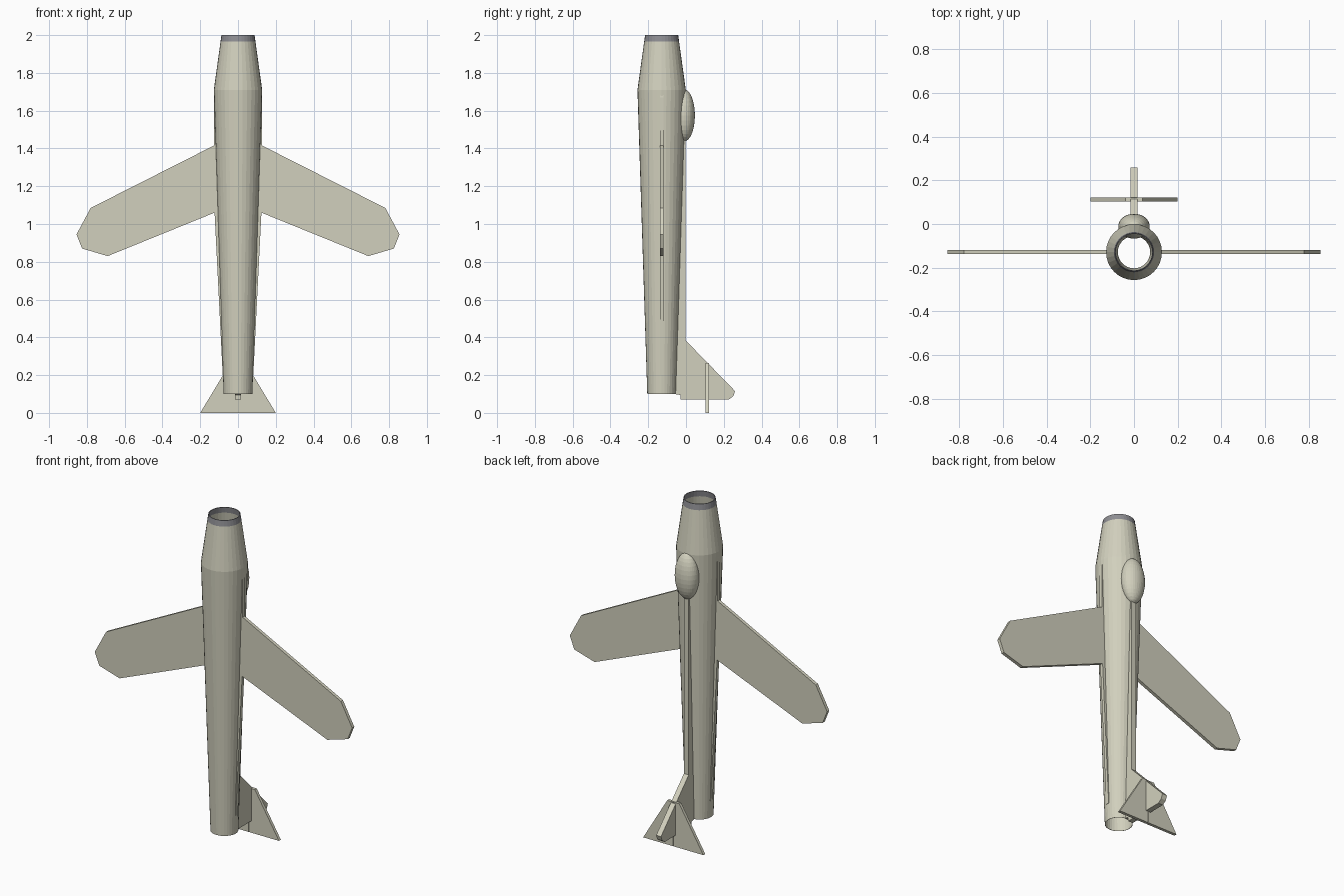
import bpy, bmesh, math

if "Cube" in bpy.data.objects:
    bpy.data.objects.remove(bpy.data.objects["Cube"])

def material(name, rgb):
    m = bpy.data.materials.new(name)
    m.diffuse_color = (*rgb, 1)
    m.use_nodes = True
    m.node_tree.nodes["Principled BSDF"].inputs["Base Color"].default_value = m.diffuse_color
    return m

PALE = material("pale_khaki", (0.64, 0.63, 0.51))
GREY = material("intake_grey", (0.27, 0.27, 0.29))
CY = -0.129          # fuselage axis in y
SEG = 32

def finish(bm, name, mat):
    bmesh.ops.recalc_face_normals(bm, faces=bm.faces)
    me = bpy.data.meshes.new(name)
    bm.to_mesh(me)
    bm.free()
    ob = bpy.data.objects.new(name, me)
    bpy.context.collection.objects.link(ob)
    me.materials.append(mat)
    return ob

def tube(name, profile, mat, wall):
    """Thin open tube lathed around the fuselage axis from (radius, z) points."""
    loop = profile + [(r - wall, z) for r, z in reversed(profile)]
    bm = bmesh.new()
    rings = [[bm.verts.new((r * math.cos(a), CY + r * math.sin(a), z))
              for a in (2 * math.pi * i / SEG for i in range(SEG))] for r, z in loop]
    for k, ring in enumerate(rings):
        nxt = rings[(k + 1) % len(rings)]
        for i in range(SEG):
            j = (i + 1) % SEG
            bm.faces.new((ring[i], ring[j], nxt[j], nxt[i]))
    return finish(bm, name, mat)

def plate(name, outline, place, thick, mat):
    """Flat outline placed in space by place(u, v, t) and given thickness."""
    bm = bmesh.new()
    a, b = ([bm.verts.new(place(u, v, s * thick / 2)) for u, v in outline] for s in (-1, 1))
    bm.faces.new(a)
    bm.faces.new(b[::-1])
    n = len(a)
    for i in range(n):
        bm.faces.new((a[i], a[(i + 1) % n], b[(i + 1) % n], b[i]))
    return finish(bm, name, mat)

# Fuselage and intake lip
tube("fuselage", [(0.076, 0.1), (0.128, 1.71), (0.0925, 1.965)], PALE, 0.002)
tube("intake_lip", [(0.0925, 1.965), (0.0875, 2.0)], GREY, 0.004)

# Wings with slim root strakes, and tailplane halves
wing = [(0.125, 1.69), (0.128, 1.67), (0.128, 1.415), (0.78, 1.085), (0.855, 0.945),
        (0.825, 0.87), (0.69, 0.83), (0.124, 1.06), (0.081, 0.2), (0.077, 0.2)]
tail = [(0.001, 0.265), (0.04, 0.265), (0.2, 0.0), (0.001, 0.0)]
for side, s in (("right", 1), ("left", -1)):
    plate(side + "_wing", wing, lambda u, v, t: (s * u, -0.128 + t, v), 0.02, PALE)
    plate(side + "_tailplane", tail, lambda u, v, t: (s * u, 0.112 + t, v), 0.018, PALE)

# Tail fin with dorsal spine running up to the canopy
fin = [(-0.015, 1.6), (-0.003, 1.5), (-0.003, 0.385), (0.26, 0.115), (0.25, 0.088),
       (0.225, 0.07), (-0.03, 0.07), (-0.03, 0.095), (-0.06, 0.1)]
plate("tail_fin", fin, lambda u, v, t: (t, u, v), 0.032, PALE)

# Canopy bubble
bm = bmesh.new()
bmesh.ops.create_uvsphere(bm, u_segments=32, v_segments=16, radius=1)
bmesh.ops.scale(bm, vec=(0.072, 0.057, 0.138), verts=bm.verts)
bmesh.ops.translate(bm, vec=(0, -0.01, 1.575), verts=bm.verts)
finish(bm, "canopy", PALE)
